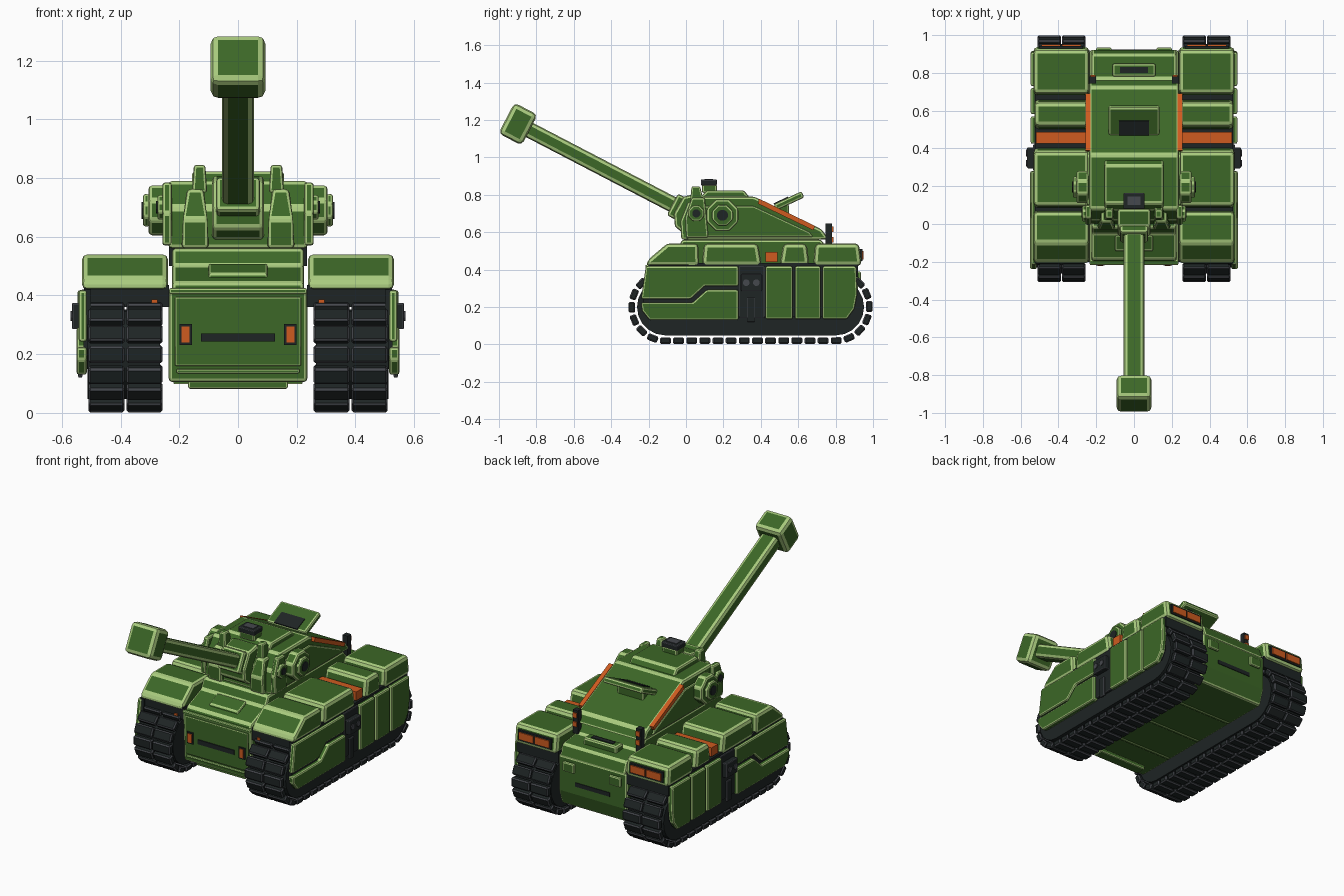
import bpy, bmesh, math
from mathutils import Matrix, Vector

if "Cube" in bpy.data.objects:
    bpy.data.objects.remove(bpy.data.objects["Cube"])


def mat(name, r, g, b):
    m = bpy.data.materials.new(name)
    m.diffuse_color = (r, g, b, 1)
    m.use_nodes = True
    m.node_tree.nodes["Principled BSDF"].inputs["Base Color"].default_value = m.diffuse_color
    return m


GREEN = mat("armour green", .045, .135, .020)
EDGE = mat("edge light green", .40, .60, .21)
DARK = mat("dark rubber", .013, .018, .018)
GREY = mat("worn grey", .060, .065, .075)
ORANGE = mat("signal orange", .62, .105, .014)


def finish(name, bm, face, edge, bevel, mirror, segs=2):
    bmesh.ops.recalc_face_normals(bm, faces=bm.faces)
    me = bpy.data.meshes.new(name)
    bm.to_mesh(me)
    bm.free()
    me.materials.append(face)
    me.materials.append(edge)
    ob = bpy.data.objects.new(name, me)
    bpy.context.collection.objects.link(ob)
    if bevel:
        b = ob.modifiers.new("painted_edge", 'BEVEL')
        b.width, b.segments, b.material = bevel, segs, 1
        b.limit_method, b.angle_limit = 'ANGLE', math.radians(20)
    if mirror:
        m = ob.modifiers.new("mirror", 'MIRROR')
        m.use_mirror_merge = False
    return ob


def add_prism(bm, pts, x0, x1):
    a = [bm.verts.new((x0, y, z)) for y, z in pts]
    b = [bm.verts.new((x1, y, z)) for y, z in pts]
    bm.faces.new(a)
    bm.faces.new(b[::-1])
    for i in range(len(pts)):
        j = (i + 1) % len(pts)
        bm.faces.new((a[i], b[i], b[j], a[j]))


def prism(name, pts, x0, x1, face=GREEN, edge=EDGE, bevel=.012, mirror=False):
    """Side profile in (y, z) extruded from x0 to x1."""
    bm = bmesh.new()
    add_prism(bm, pts, x0, x1)
    return finish(name, bm, face, edge, bevel, mirror)


def rect(y0, y1, z0, z1):
    return [(y0, z0), (y1, z0), (y1, z1), (y0, z1)]


def box(name, x0, x1, y0, y1, z0, z1, **kw):
    return prism(name, rect(y0, y1, z0, z1), x0, x1, **kw)


def tilted(cy, cz, length, height, deg):
    """Rectangle profile turned in the side plane."""
    c, s = math.cos(math.radians(deg)), math.sin(math.radians(deg))
    return [(cy + u * c - v * s, cz + u * s + v * c) for u, v in
            rect(-length / 2, length / 2, -height / 2, height / 2)]


def disc(name, y, z, r, x0, x1, n=8, **kw):
    pts = [(y + r * math.cos((i + .5) * math.tau / n), z + r * math.sin((i + .5) * math.tau / n))
           for i in range(n)]
    return prism(name, pts, x0, x1, mirror=True, **kw)


FLAT = dict(face=DARK, edge=DARK, bevel=0)
LAMP = dict(face=ORANGE, edge=ORANGE, bevel=0)
SOOT = dict(face=DARK, edge=GREY, bevel=.005)

# ---- tracks: two columns of pads around a stadium loop ----
CZ, YF, YB, R = .2, -.11, .80, .18


def stadium(r, n=10):
    f = [(YF - r * math.sin(i * math.pi / n), CZ + r * math.cos(i * math.pi / n)) for i in range(n + 1)]
    b = [(YB + r * math.sin(i * math.pi / n), CZ - r * math.cos(i * math.pi / n)) for i in range(n + 1)]
    return f + b


def loop_point(d):
    span, arc = YB - YF, math.pi * R
    if d < span:
        return YF + d, CZ - R, 0
    d -= span
    if d < arc:
        t = d / R
        return YB + R * math.sin(t), CZ - R * math.cos(t), math.degrees(t)
    d -= arc
    if d < span:
        return YB - d, CZ + R, 180
    t = (d - span) / R
    return YF - R * math.sin(t), CZ + R * math.cos(t), 180 + math.degrees(t)


bm = bmesh.new()
PADS = 42
total = 2 * (YB - YF) + math.tau * R
for i in range(PADS):
    y, z, ang = loop_point(i * total / PADS)
    for x0 in (.257, .387):
        add_prism(bm, tilted(y, z, .058, .036, ang), x0, x0 + .123)
finish("track_pads", bm, DARK, GREY, .007, True, 1)
prism("track_core", stadium(.152), .265, .512, mirror=True, **FLAT)
box("fender_base", .235, .525, -.20, .92, .36, .435, mirror=True, **FLAT)
prism("skirt_backing", [(-.20, .15), (.87, .15), (.90, .20), (.91, .42), (-.21, .42), (-.23, .22)],
      .50, .526, mirror=True, **FLAT)
box("front_marker", .275, .295, -.207, -.19, .367, .387, mirror=True, **LAMP)

# ---- side skirts ----
S = dict(bevel=.009, mirror=True)
prism("skirt_front_upper", [(-.24, .243), (.025, .243), (.10, .312), (.28, .312), (.28, .418),
                            (-.215, .418)], .515, .543, **S)
prism("skirt_front_lower", [(-.195, .13), (.28, .13), (.28, .292), (.11, .292), (.035, .224),
                            (-.24, .224), (-.235, .18)], .515, .550, **S)
for y0, y1 in ((.425, .57), (.582, .72)):
    box("skirt_panel", .515, .547, y0, y1, .135, .418, **S)
prism("skirt_rear", [(.73, .135), (.86, .135), (.90, .19), (.915, .27), (.91, .418), (.73, .418)],
      .515, .547, **S)
box("side_hatch", .515, .535, .285, .42, .14, .42, mirror=True, **SOOT)
box("side_port", .53, .566, .295, .405, .285, .375, mirror=True, **SOOT)
for y in (.322, .376):
    disc("port_bolt", y, .33, .018, .56, .571, n=12, face=GREY, edge=GREY, bevel=0)
box("side_rib", .53, .545, .325, .37, .12, .25, mirror=True, **SOOT)

# ---- fender blocks ----
F = dict(bevel=.022, mirror=True)
prism("fender_front", [(-.215, .42), (.07, .42), (.065, .54), (-.10, .54), (-.20, .455)], .238, .532, **F)
prism("fender_middle", [(.085, .42), (.405, .42), (.385, .54), (.095, .54)], .238, .532, **F)
prism("fender_small", [(.50, .42), (.66, .42), (.645, .54), (.52, .54)], .238, .528, **F)
prism("fender_rear", [(.68, .42), (.94, .42), (.925, .54), (.69, .54)], .238, .532, **F)
box("fender_band", .24, .518, .425, .488, .44, .495, mirror=True, **LAMP)
box("tail_frame", .27, .50, .925, .943, .445, .51, mirror=True, **FLAT)
for x in (.28, .39):
    box("tail_lamp", x, x + .10, .94, .95, .455, .50, mirror=True, **LAMP)

# ---- hull ----
prism("hull_lower", [(-.195, .105), (.89, .105), (.92, .20), (.92, .42), (-.21, .42)], -.236, .236)
prism("hull_upper", [(-.205, .41), (-.185, .445), (-.05, .50), (-.02, .56), (.72, .56), (.77, .50),
                     (.90, .485), (.925, .41)], -.225, .225)
prism("glacis_step", [(-.15, .44), (-.06, .47), (-.06, .51), (-.14, .475)], -.10, .10, bevel=.007)
box("front_lip", -.235, .235, -.217, -.19, .405, .425, bevel=.006)
box("front_plate", -.215, .215, -.212, -.19, .16, .395, bevel=.005)
box("front_lower_bar", -.21, .21, -.210, -.18, .135, .15, bevel=.005)
box("belly_skid", -.17, .17, -.17, -.10, .082, .11, bevel=.007)
for y in (.05, .32, .60):
    box("belly_rib", -.22, .22, y, y + .02, .098, .11, bevel=.004)
box("front_slit", -.126, .126, -.218, -.20, .243, .271, **FLAT)
box("lamp_frame", .157, .200, -.219, -.20, .232, .303, mirror=True, **FLAT)
box("front_lamp", .165, .192, -.223, -.21, .240, .295, mirror=True, **LAMP)
box("rear_slit", -.12, .12, .91, .924, .25, .275, **FLAT)
box("rear_plate", .12, .20, .91, .935, .33, .39, mirror=True, bevel=.008)
box("rear_deck_box", -.115, .115, .78, .85, .47, .53, bevel=.012)
box("rear_deck_slit", -.075, .075, .80, .83, .52, .534, **FLAT)
box("rear_lamp_post", .20, .235, .745, .78, .50, .645, mirror=True, **FLAT)
for z in (.545, .60):
    box("post_lamp", .205, .23, .775, .788, z, z + .03, mirror=True, **LAMP)

# ---- turret ----
prism("turret", [(0, .56), (.02, .70), (.08, .79), (.365, .79), (.725, .615), (.765, .56)],
      -.238, .238, bevel=.014)
prism("turret_cheek", [(.08, .575), (.10, .74), (.36, .74), (.66, .60), (.68, .575)],
      .23, .249, bevel=.007, mirror=True)
prism("turret_stripe", [(.39, .779), (.69, .633), (.68, .610), (.385, .752)], .23, .258,
      mirror=True, **LAMP)
prism("roof_plate", [(.07, .78), (.11, .823), (.31, .823), (.345, .78)], -.157, .157)
box("sight_base", -.05, .05, .085, .165, .81, .857, bevel=.01)
box("sight", -.055, .055, .08, .165, .85, .882, **SOOT)
box("sight_glass", -.035, .035, .10, .145, .88, .885, face=GREY, edge=GREY, bevel=0)

# raised vent flap on the rear slope
prism("vent_flap", tilted(.55, .767, .165, .036, 25), -.135, .135, bevel=.011)
prism("vent_opening", tilted(.508, .768, .085, .008, 25), -.08, .08, **FLAT)
box("vent_support", -.09, .09, .48, .55, .68, .75, bevel=.008)

# ---- gun mount ----
prism("mantlet", [(-.06, .63), (-.065, .70), (-.015, .79), (.08, .81), (.08, .59), (-.01, .59)],
      -.088, .088, bevel=.014)
br = prism("mount_bracket", [(-.025, .56), (-.03, .66), (.01, .762), (.07, .762), (.07, .56)],
           .10, .192, bevel=.012, mirror=True)
for v in br.data.vertices:  # taper toward the top
    if v.co.z > .7:
        v.co.x = .145 + (v.co.x - .145) * .62
horn = prism("mount_horn", [(.02, .75), (.03, .845), (.075, .845), (.10, .75)], .105, .157,
             bevel=.009, mirror=True)
for v in horn.data.vertices:
    if v.co.z > .8:
        v.co.x = .13 + (v.co.x - .13) * .75
prism("mount_side", [(0, .57), (-.005, .68), (.03, .785), (.10, .785), (.12, .57)], .225, .258,
      bevel=.01, mirror=True)
disc("small_hub", .055, .70, .045, .25, .275, bevel=.008)
disc("small_hub_cap", .055, .70, .022, .27, .279, n=12, **FLAT)
disc("large_hub", .195, .69, .092, .24, .305, bevel=.012)
disc("large_hub_rim", .195, .69, .060, .30, .324, bevel=.009)
disc("large_hub_cap", .195, .69, .030, .32, .328, n=12, **FLAT)

# ---- gun ----
TILT = -27.5
dy, dz = math.cos(math.radians(TILT)), math.sin(math.radians(TILT))
MY, MZ = -.898, 1.178


def along(d):
    return MY + d * dy, MZ + d * dz


prism("barrel", tilted(*along(.50), .90, .085, TILT), -.055, .055, bevel=.021)
prism("barrel_collar", tilted(*along(.965), .07, .13, TILT), -.075, .075, bevel=.014)
prism("muzzle", tilted(*along(0), .14, .185, TILT), -.093, .093, bevel=.025)
